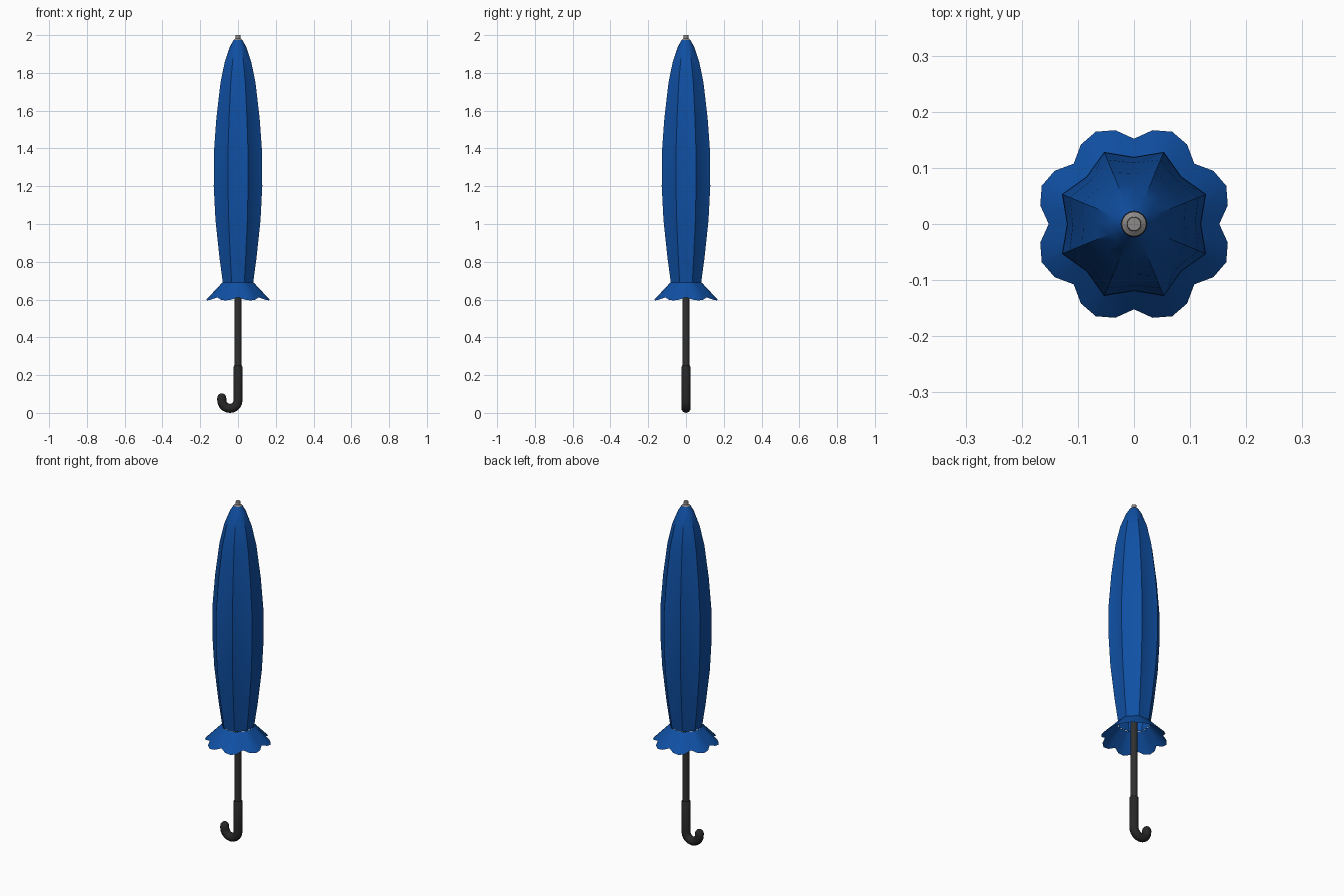
import bpy, bmesh
from math import sin, cos, pi, radians

cube = bpy.data.objects.get("Cube")
if cube:
    bpy.data.objects.remove(cube, do_unlink=True)


def material(name, colour, roughness=0.6):
    mat = bpy.data.materials.new(name)
    mat.use_nodes = True
    mat.diffuse_color = (*colour, 1)
    bsdf = mat.node_tree.nodes["Principled BSDF"]
    bsdf.inputs["Base Color"].default_value = (*colour, 1)
    bsdf.inputs["Roughness"].default_value = roughness
    return mat


blue = material("blue fabric", (0.005, 0.08, 0.37))
dark = material("dark shaft", (0.03, 0.03, 0.03))
black = material("black handle", (0.02, 0.02, 0.02))
grey = material("grey metal", (0.27, 0.26, 0.25))


def loft(name, rings, mat, caps=False, angle=30):
    """Skin a list of point rings with quads."""
    bm = bmesh.new()
    loops = [[bm.verts.new(p) for p in ring] for ring in rings]
    for a, b in zip(loops, loops[1:]):
        n = len(a)
        for i in range(n):
            j = (i + 1) % n
            bm.faces.new((a[i], a[j], b[j], b[i]))
    if caps:
        bm.faces.new(loops[0][::-1])
        bm.faces.new(loops[-1])
    bmesh.ops.recalc_face_normals(bm, faces=bm.faces)
    mesh = bpy.data.meshes.new(name)
    bm.to_mesh(mesh)
    bm.free()
    mesh.materials.append(mat)
    obj = bpy.data.objects.new(name, mesh)
    bpy.context.collection.objects.link(obj)
    bpy.ops.object.select_all(action="DESELECT")
    obj.select_set(True)
    bpy.context.view_layer.objects.active = obj
    bpy.ops.object.shade_smooth_by_angle(angle=radians(angle))
    return obj


def circle(r, z, n=16):
    return [(r * cos(2 * pi * i / n), r * sin(2 * pi * i / n), z) for i in range(n)]


def lobed(ridge, valley, z_ridge, z_valley, n):
    """Ring with eight lobes, valleys on the axes."""
    ring = []
    for i in range(n):
        a = 2 * pi * i / n
        t = abs(sin(4 * a))
        r = valley + (ridge - valley) * t
        ring.append((r * cos(a), r * sin(a), z_valley + (z_ridge - z_valley) * t))
    return ring


# Folded canopy: height, ridge radius, valley ratio
profile = [(0.69, 0.087, 0.92), (0.82, 0.106, 0.90), (1.02, 0.129, 0.87),
           (1.2, 0.139, 0.86), (1.38, 0.138, 0.86), (1.56, 0.124, 0.88),
           (1.75, 0.100, 0.90), (1.86, 0.075, 0.93), (1.94, 0.044, 0.96),
           (1.975, 0.023, 1.0)]
loft("canopy", [lobed(r, r * k, z, z, 16) for z, r, k in profile], blue)

# Flared scalloped hem below the tie
loft("canopy_hem", [lobed(0.087, 0.08, 0.69, 0.69, 32),
                    lobed(0.178, 0.152, 0.595, 0.612, 32)], blue)

# Metal tip
loft("tip", [circle(0.022, 1.962), circle(0.022, 1.975), circle(0.013, 1.982),
             circle(0.012, 2.0)], grey, caps=True)

# Shaft
loft("shaft", [circle(0.018, 0.2), circle(0.018, 1.97)], dark, caps=True)

# Hooked handle: centre line positions with direction angle and tube radius
R, tube, low = 0.043, 0.024, 0.067
path = [(0, 0.25, 0, 0.020), (0, 0.245, 0, tube)]
path += [(R * cos(a) - R, low - R * sin(a), a, tube)
         for a in [pi * i / 10 for i in range(11)]]
# rounded end
path += [(-2 * R, low + 0.012 + tube * sin(a), pi, tube * cos(a))
         for a in [radians(d) for d in (0, 30, 55, 75)]]
rings = []
for x, z, a, r in path:
    ring = []
    for i in range(16):
        u, v = r * cos(pi * i / 8), r * sin(pi * i / 8)
        ring.append((x + u * cos(a), v, z - u * sin(a)))
    rings.append(ring)
loft("handle", rings, black, caps=True, angle=40)
